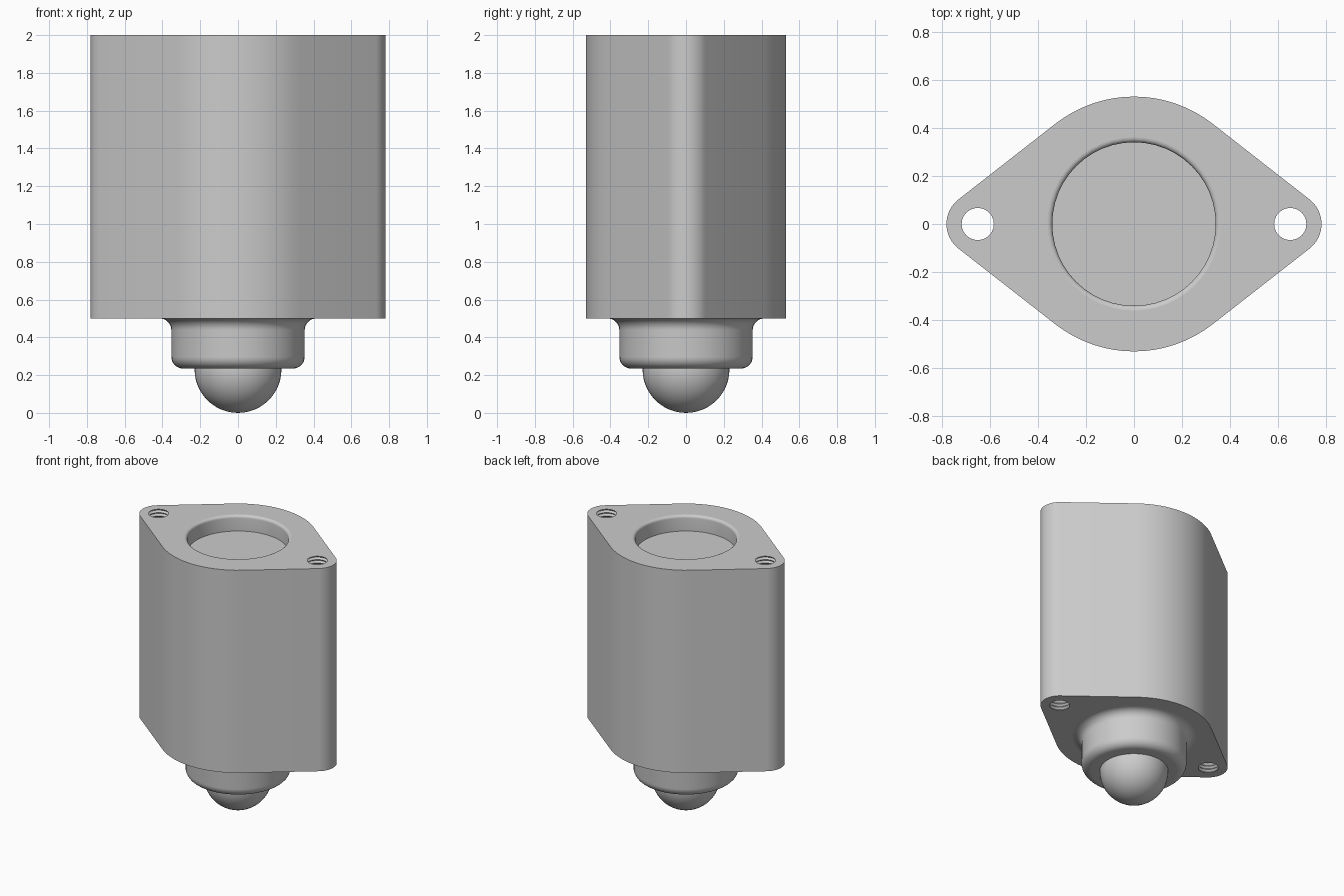
import bpy, bmesh, math

cube = bpy.data.objects.get("Cube")
if cube:
    bpy.data.objects.remove(cube, do_unlink=True)

TOP, BASE = 2.0, 0.5
HUB_R, END_R, END_X = 0.53, 0.13, 0.65
HOLE_R, PITCH = 0.067, 0.025

steel = bpy.data.materials.new("satin_grey_steel")
steel.use_nodes = True
steel.diffuse_color = (0.6, 0.6, 0.6, 1)
steel.node_tree.nodes["Principled BSDF"].inputs["Base Color"].default_value = (0.6, 0.6, 0.6, 1)


def ring(bm, radius, z, cx=0.0, n=48):
    return [bm.verts.new((cx + radius * math.cos(math.tau * i / n),
                          radius * math.sin(math.tau * i / n), z)) for i in range(n)]


def bridge(bm, a, b):
    n = len(a)
    for i in range(n):
        j = (i + 1) % n
        bm.faces.new((a[i], a[j], b[j], b[i]))


def lathe(bm, profile, cx=0.0, n=48):
    """Revolve (radius, z) points and return the first and last rings."""
    rings = [ring(bm, r, z, cx, n) for r, z in profile]
    for a, b in zip(rings, rings[1:]):
        bridge(bm, a, b)
    return rings[0], rings[-1]


def arc(cx, cz, r, start, end, steps=8):
    angles = [math.radians(start + (end - start) * i / steps) for i in range(steps + 1)]
    return [(cx + r * math.cos(a), cz + r * math.sin(a)) for a in angles]


def fill(bm, loops):
    """Fill a flat area bounded by an outer loop and any hole loops."""
    edges = []
    for loop in loops:
        for i, v in enumerate(loop):
            w = loop[(i + 1) % len(loop)]
            edges.append(bm.edges.get((v, w)) or bm.edges.new((v, w)))
    bmesh.ops.triangle_fill(bm, edges=edges, use_beauty=True)


def finish(bm, name, flat_levels=()):
    bmesh.ops.recalc_face_normals(bm, faces=bm.faces)
    for f in bm.faces:
        f.smooth = not any(all(abs(v.co.z - z) < 1e-5 for v in f.verts) for z in flat_levels)
    for e in bm.edges:
        e.smooth = e.calc_face_angle(0) < math.radians(30)
    mesh = bpy.data.meshes.new(name)
    bm.to_mesh(mesh)
    bm.free()
    mesh.materials.append(steel)
    obj = bpy.data.objects.new(name, mesh)
    bpy.context.collection.objects.link(obj)
    return obj


# Body outline: big hub circle joined to two small ends by tangent lines
tangent = math.degrees(math.acos((HUB_R - END_R) / END_X))
outline = []
for cx, r, start, end in ((END_X, END_R, -tangent, tangent),
                          (0, HUB_R, tangent, 180 - tangent),
                          (-END_X, END_R, 180 - tangent, 180 + tangent),
                          (0, HUB_R, 180 + tangent, 360 - tangent)):
    outline += arc(cx, 0, r, start, end, 16)

# Body with recessed top and two threaded through holes
bm = bmesh.new()
lower = [bm.verts.new((x, y, BASE)) for x, y in outline]
upper = [bm.verts.new((x, y, TOP)) for x, y in outline]
bridge(bm, lower, upper)
turns = round((TOP - BASE) / PITCH)
thread = []
for i in range(turns):
    thread += [(HOLE_R, BASE + i * PITCH), (HOLE_R + 0.012, BASE + (i + 0.5) * PITCH)]
thread.append((HOLE_R, TOP))
lower_holes, upper_holes = [], []
for side in (-1, 1):
    a, b = lathe(bm, thread, side * END_X, 24)
    lower_holes.append(a)
    upper_holes.append(b)
floor = TOP - 0.115
rim, bottom = lathe(bm, arc(0.36, TOP - 0.02, 0.02, 90, 180, 5) + [(0.34, floor)])
bm.faces.new(bottom)
fill(bm, [lower] + lower_holes)
fill(bm, [upper, rim] + upper_holes)
finish(bm, "body", (BASE, TOP, floor))

# Ball cup: flared neck, straight wall, rounded lip
bm = bmesh.new()
lip_z, cup_r, fillet = 0.235, 0.353, 0.062
profile = (arc(cup_r + fillet, BASE - fillet, fillet, 90, 180)
           + arc(cup_r - fillet, lip_z + fillet, fillet, 0, -90) + [(0.22, lip_z)])
lathe(bm, profile)
finish(bm, "ball_cup", (lip_z,))

# Rolling ball
bm = bmesh.new()
bmesh.ops.create_uvsphere(bm, u_segments=48, v_segments=24, radius=0.23)
bmesh.ops.translate(bm, verts=bm.verts, vec=(0, 0, 0.23))
finish(bm, "ball")
